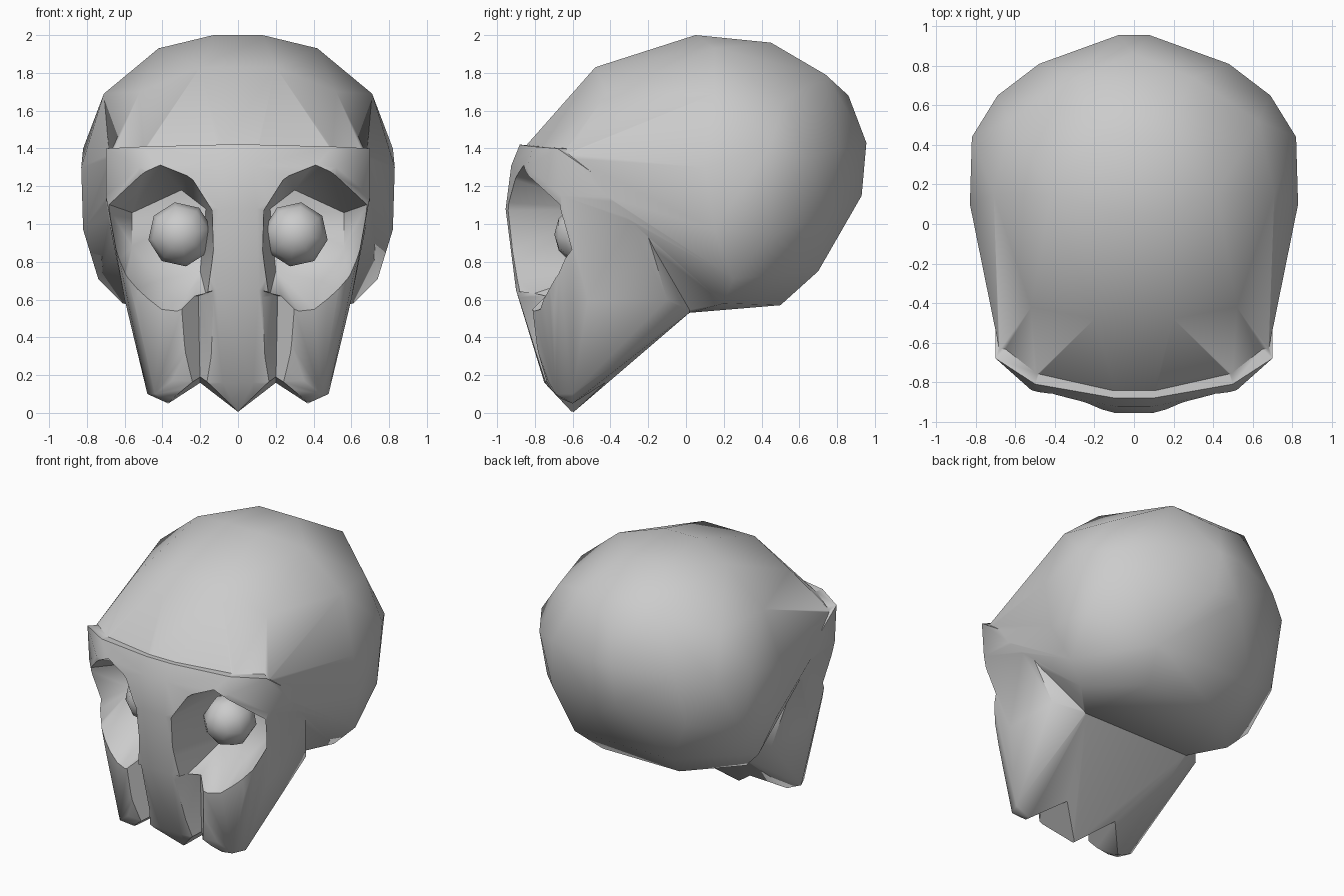
import bpy, bmesh
from math import radians

if "Cube" in bpy.data.objects:
    bpy.data.objects.remove(bpy.data.objects["Cube"])


def hull(name, half):
    """Convex solid from half-side points, mirrored over x = 0."""
    pts = set(half) | {(-x, y, z) for x, y, z in half}
    return solid(name, sorted(pts))


def solid(name, pts):
    bm = bmesh.new()
    for p in pts:
        bm.verts.new(p)
    r = bmesh.ops.convex_hull(bm, input=bm.verts[:])
    junk = [g for g in r["geom_interior"] + r["geom_unused"]
            if isinstance(g, bmesh.types.BMVert) and g.is_valid]
    bmesh.ops.delete(bm, geom=list(set(junk)), context='VERTS')
    bmesh.ops.recalc_face_normals(bm, faces=bm.faces[:])
    me = bpy.data.meshes.new(name)
    bm.to_mesh(me)
    bm.free()
    ob = bpy.data.objects.new(name, me)
    bpy.context.collection.objects.link(ob)
    return ob


def boolean(target, tool, op):
    m = target.modifiers.new(op, 'BOOLEAN')
    m.operation, m.object, m.solver = op, tool, 'EXACT'
    bpy.context.view_layer.objects.active = target
    bpy.ops.object.modifier_apply(modifier=m.name)
    bpy.data.objects.remove(tool)


def smooth(ob, angle):
    bpy.ops.object.select_all(action='DESELECT')
    ob.select_set(True)
    bpy.context.view_layer.objects.active = ob
    bpy.ops.object.shade_smooth_by_angle(angle=radians(angle))


# cranium: rounded low-poly dome reaching forward to the brow
skull = hull("skull", [
    (0.13, 0.05, 2.0), (0.15, 0.45, 1.96), (0.2, -0.48, 1.83), (0.42, 0.15, 1.93),
    (0.52, -0.42, 1.7), (0.71, 0.15, 1.69), (0.63, 0.52, 1.65), (0.3, 0.74, 1.79),
    (0.0, 0.86, 1.68), (0.83, 0.1, 1.3), (0.82, 0.44, 1.4), (0.82, 0.15, 0.97),
    (0.77, 0.45, 0.95), (0.69, 0.65, 1.35), (0.48, 0.81, 1.4), (0.08, 0.955, 1.43),
    (0.1, 0.93, 1.15), (0.52, 0.75, 1.05), (0.74, 0.25, 0.71), (0.38, 0.7, 0.75),
    (0.3, 0.5, 0.57), (0.61, 0.2, 0.58), (0.42, 0.02, 0.53), (0.1, -0.86, 1.4),
    (0.5, -0.77, 1.39), (0.68, -0.64, 1.37), (0.66, -0.6, 1.2)])

# face: brow, nose ridge, cheeks and upper jaw
face = hull("face", [
    (0.1, -0.88, 1.42), (0.5, -0.81, 1.41), (0.7, -0.68, 1.4), (0.08, -0.925, 1.31),
    (0.52, -0.84, 1.3), (0.1, -0.955, 1.08), (0.7, -0.66, 1.15), (0.11, -0.9, 0.65),
    (0.08, -0.75, 0.16), (0.0, -0.6, 0.0), (0.35, -0.73, 0.17), (0.37, -0.6, 0.05),
    (0.44, -0.69, 0.1), (0.48, -0.6, 0.1), (0.6, -0.52, 0.6), (0.54, -0.7, 0.55),
    (0.4, -0.29, 0.34), (0.6, -0.1, 0.6), (0.42, 0.03, 0.54), (0.7, -0.25, 1.1),
    (0.3, -0.3, 1.4)])
boolean(skull, face, 'UNION')

# carve eye sockets, nose grooves and gaps between the teeth on each side
for s in (-1, 1):
    side = lambda pts: [(s * x, y, z) for x, y, z in pts]
    socket = solid("socket_cutter", side([
        (0.13, -1.05, 1.07), (0.26, -1.05, 1.28), (0.46, -1.05, 1.37),
        (0.76, -0.85, 1.13), (0.74, -0.85, 0.85), (0.62, -0.9, 0.62),
        (0.39, -1.0, 0.42), (0.15, -1.05, 0.55), (0.12, -1.05, 0.8),
        (0.17, -0.42, 1.08), (0.3, -0.42, 1.18), (0.56, -0.38, 1.06),
        (0.56, -0.38, 0.88), (0.42, -0.5, 0.7), (0.2, -0.45, 0.75)]))
    boolean(skull, socket, 'DIFFERENCE')
    groove = solid("groove_cutter", side([
        (0.2, -0.69, 0.12), (0.21, -0.72, 0.62), (0.09, -0.98, 0.66),
        (0.45, -0.98, 0.6), (0.1, -0.83, 0.1), (0.32, -0.83, 0.1)]))
    boolean(skull, groove, 'DIFFERENCE')
    gap = solid("tooth_cutter", side([
        (x, y, z + dz) for y, dz in ((-1.0, 0.06), (-0.3, -0.02))
        for x, z in ((-0.06, -0.06), (0.2, 0.165), (0.52, -0.08))]))
    boolean(skull, gap, 'DIFFERENCE')

    # eyeball
    bpy.ops.mesh.primitive_uv_sphere_add(
        segments=8, ring_count=6, radius=0.172,
        location=(s * 0.305, -0.525, 0.945), rotation=(radians(90), radians(s * 10), 0))
    eye = bpy.context.object
    eye.name = "left_eye" if s > 0 else "right_eye"
    smooth(eye, 80)

smooth(skull, 50)
